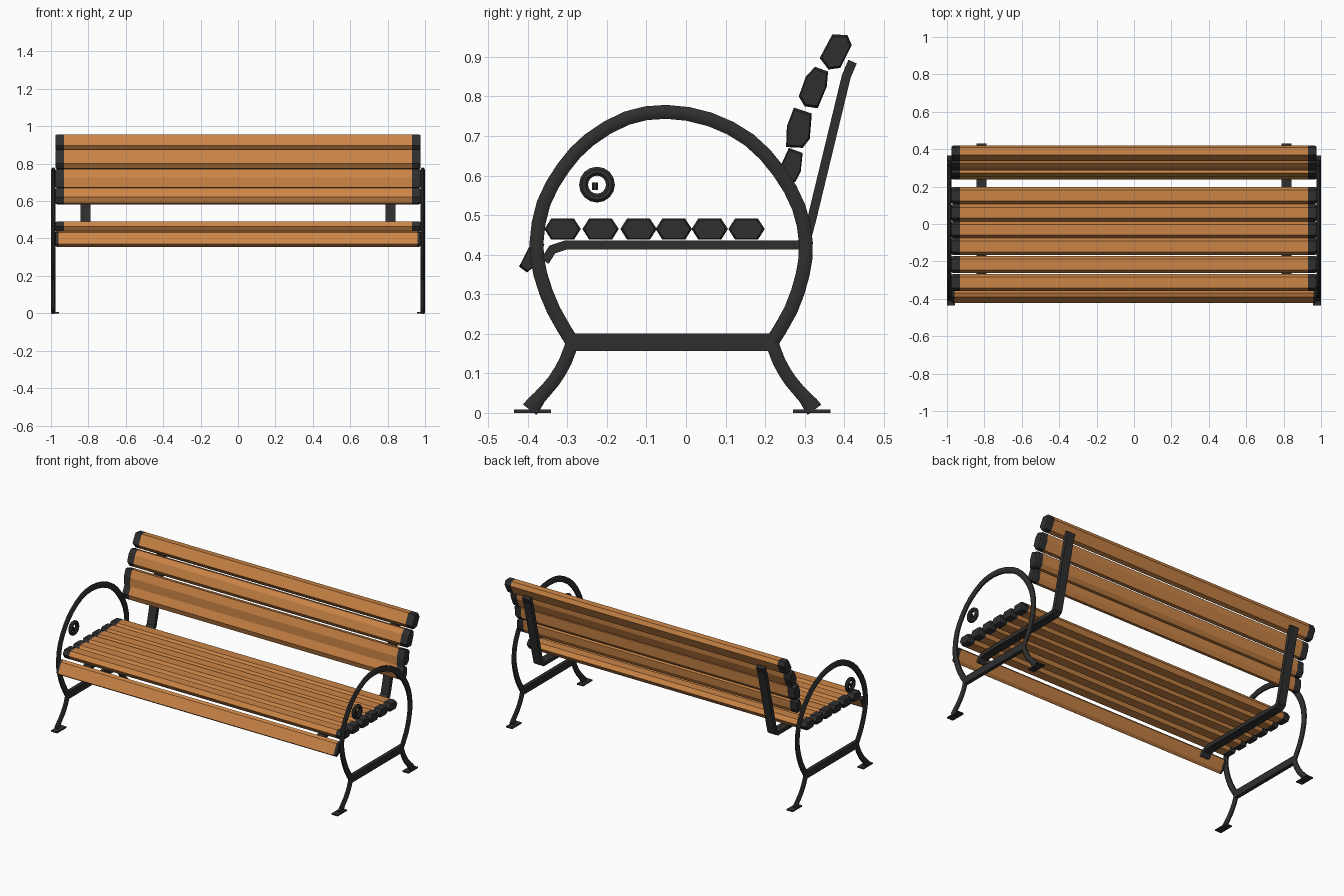
import bpy, bmesh, math
from mathutils import Vector

if "Cube" in bpy.data.objects:
    bpy.data.objects.remove(bpy.data.objects["Cube"])


def material(name, rgb):
    m = bpy.data.materials.new(name)
    m.diffuse_color = (*rgb, 1)
    m.use_nodes = True
    m.node_tree.nodes["Principled BSDF"].inputs["Base Color"].default_value = m.diffuse_color
    return m


WOOD = material("warm wood", (0.60, 0.235, 0.062))
IRON = material("dark iron", (0.028, 0.028, 0.028))


def finish(bm, name, mats, smooth=False):
    bmesh.ops.recalc_face_normals(bm, faces=bm.faces)
    me = bpy.data.meshes.new(name)
    bm.to_mesh(me)
    bm.free()
    for m in mats:
        me.materials.append(m)
    ob = bpy.data.objects.new(name, me)
    bpy.context.collection.objects.link(ob)
    if smooth:
        bpy.ops.object.select_all(action='DESELECT')
        ob.select_set(True)
        bpy.context.view_layer.objects.active = ob
        bpy.ops.object.shade_smooth_by_angle(angle=math.radians(35))
    return ob


def skin(bm, rings, closed=False):
    """Join rings of points into a tube, capped unless closed."""
    vs = [[bm.verts.new(p) for p in r] for r in rings]
    n = len(vs[0])
    for i in range(len(vs) if closed else len(vs) - 1):
        a, b = vs[i], vs[(i + 1) % len(vs)]
        for j in range(n):
            k = (j + 1) % n
            bm.faces.new((a[j], a[k], b[k], b[j]))
    if not closed:
        bm.faces.new(vs[0])
        bm.faces.new(vs[-1])


def refine(pts):
    """Insert a Catmull-Rom midpoint in every span."""
    p = [Vector(q) for q in pts]
    out = []
    for i in range(len(p) - 1):
        a, d = p[max(i - 1, 0)], p[min(i + 2, len(p) - 1)]
        out += [p[i], (9 * (p[i] + p[i + 1]) - a - d) / 16]
    return out + [p[-1]]


def sweep(name, path, section, x0, closed=False, smooth=True, widths=None):
    """Sweep an (x, normal) section along a path in the y-z plane."""
    p = [Vector(q) for q in path]
    n = len(p)
    rings = []
    for i in range(n):
        prev = p[i - 1] if closed or i else None
        nxt = p[(i + 1) % n] if closed or i < n - 1 else None
        t1 = (p[i] - prev).normalized() if prev is not None else (nxt - p[i]).normalized()
        t2 = (nxt - p[i]).normalized() if nxt is not None else t1
        t = (t1 + t2).normalized()
        s = (widths[i] if widths else 1) / max(t.dot(t1), 0.5)
        rings.append([(x0 + sx, p[i].x - t.y * sn * s, p[i].y + t.x * sn * s)
                      for sx, sn in section])
    bm = bmesh.new()
    skin(bm, rings, closed)
    return finish(bm, name, [IRON], smooth)


def oval(rx, rn, n=8):
    return [(rx * math.cos((i + .5) * math.tau / n) / math.cos(math.pi / n),
             rn * math.sin((i + .5) * math.tau / n) / math.cos(math.pi / n)) for i in range(n)]


def rect(hx, hn):
    return [(-hx, -hn), (hx, -hn), (hx, hn), (-hx, hn)]


def box(name, x, y, z):
    bm = bmesh.new()
    skin(bm, [[(a, y[0], z[0]), (a, y[1], z[0]), (a, y[1], z[1]), (a, y[0], z[1])] for a in x])
    return finish(bm, name, [IRON])


def slat(name, poly, cap=0.93):
    """Wooden board along x with dark tapered end caps."""
    cy = sum(q[0] for q in poly) / len(poly)
    cz = sum(q[1] for q in poly) / len(poly)
    bm = bmesh.new()
    rings = []
    for x, s in ((-.976, .88), (-.967, 1), (-cap, 1), (cap, 1), (.967, 1), (.976, .88)):
        rings.append([(x, cy + (y - cy) * s, cz + (z - cz) * s) for y, z in poly])
    skin(bm, rings)
    for f in bm.faces:
        f.material_index = int(abs(f.calc_center_median().x) > cap)
    finish(bm, name, [WOOD, IRON])


# Seat boards: six flattened hexagons
for i, y in enumerate((-.312, -.216, -.120, -.031, .060, .153)):
    slat(f"seat_slat_{i + 1}", [(y - .046, .465), (y - .029, .491), (y + .029, .491),
                                (y + .046, .465), (y + .029, .438), (y - .029, .438)])

# Tilted front edge board
slat("front_edge_slat", [(-.422, .370), (-.402, .355), (-.387, .367),
                         (-.358, .425), (-.370, .440), (-.390, .432)], cap=.96)

# Back boards, leaning and curving backwards
backs = [
    [(.238, .622), (.260, .670), (.295, .657), (.290, .610), (.276, .583), (.248, .590)],
    [(.255, .725), (.273, .772), (.318, .757), (.313, .693), (.295, .670), (.253, .672)],
    [(.303, .850), (.326, .875), (.359, .863), (.356, .825), (.333, .770), (.300, .775), (.285, .800)],
    [(.338, .897), (.370, .957), (.408, .955), (.419, .930), (.390, .872), (.360, .868)],
]
for i, poly in enumerate(backs):
    slat(f"back_slat_{i + 1}", poly)

HOOP = [(-.285, .175), (-.335, .26), (-.368, .35), (-.378, .43), (-.360, .53), (-.310, .62),
        (-.245, .69), (-.15, .745), (-.05, .761), (.06, .742), (.16, .69), (.235, .61),
        (.285, .52), (.303, .43), (.295, .35), (.265, .26), (.215, .175)]
LEG = [(0, .180), (-.018, .13), (-.048, .08), (-.083, .04), (-.108, .008)]

for side, s in (("left", -1), ("right", 1)):
    x = s * .988
    # Arm hoop
    sweep(f"{side}_arm_hoop", refine(HOOP), oval(.0115, .0175), x)
    # Curved legs and foot plates
    for end, y0, d in (("front", -.287, 1), ("back", .217, -1)):
        path = refine([(y0 + d * a, b) for a, b in LEG])
        sweep(f"{side}_{end}_leg", path, oval(.0115, .0165), x,
              widths=[1, 1, 1, 1, 1, 1, 1.05, 1.25, 1.3])
        yc = y0 + d * -.101
        box(f"{side}_{end}_foot", sorted((s * 1.0, s * .957)), (yc - .047, yc + .047), (0, .008))
    # Crossbar between the legs
    box(f"{side}_crossbar", (x - .0115, x + .0115), (-.295, .222), (.157, .201))
    # Scroll ring and its centre
    ring = [(-.225 + .034 * math.cos(i * math.tau / 16), .577 + .034 * math.sin(i * math.tau / 16))
            for i in range(16)]
    sweep(f"{side}_scroll_ring", ring, oval(.0115, .011), x, closed=True)
    sweep(f"{side}_scroll_centre", [(-.230, .564), (-.230, .582)], oval(.008, .008), x)
    # Bent bracket under the seat and up the back
    sweep(f"{side}_bracket", [(-.357, .383), (-.338, .413), (-.305, .424), (.285, .424),
                              (.304, .437), (.318, .490), (.405, .850), (.421, .888)],
          rect(.027, .0115), s * .816, smooth=False)
